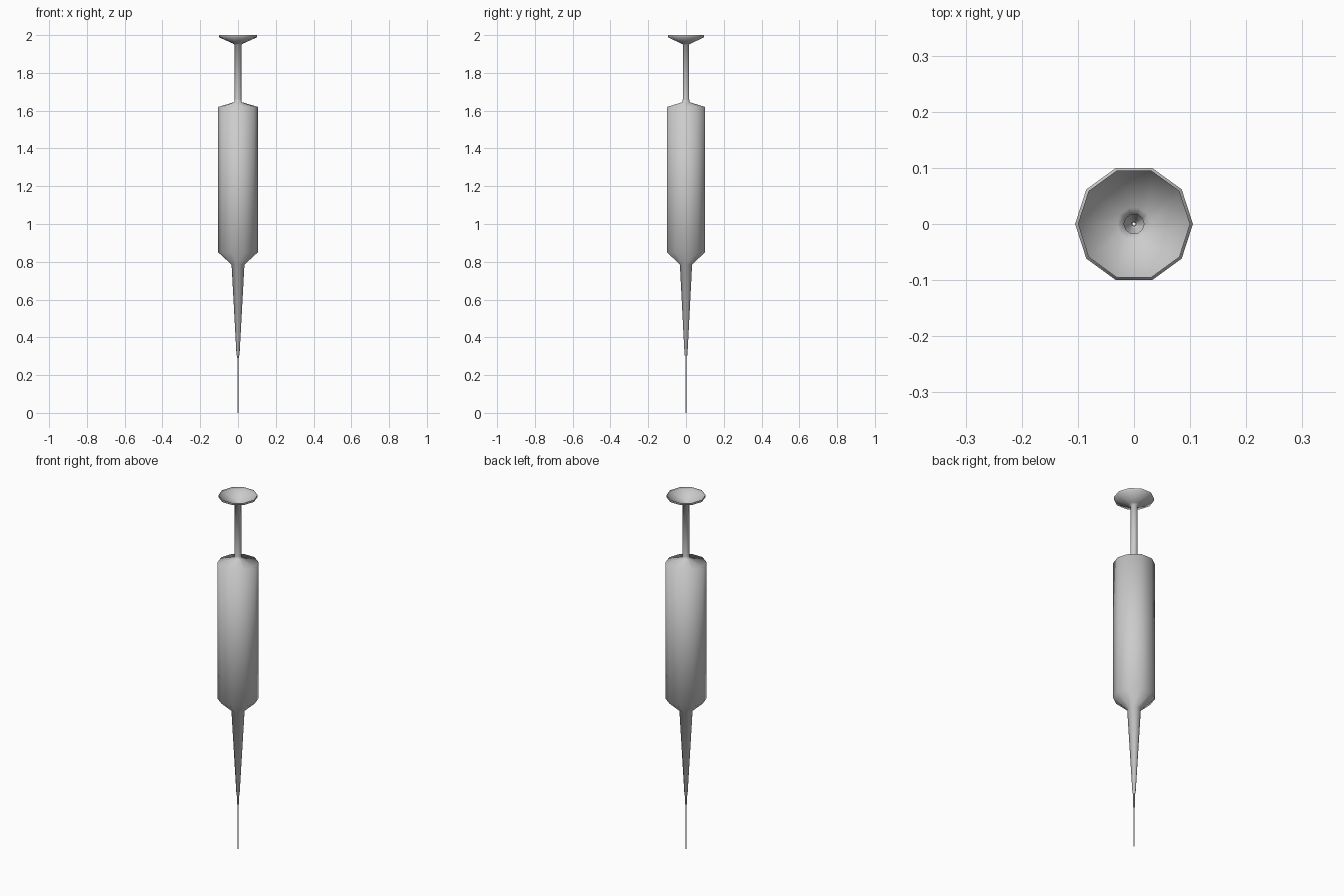
import bpy, bmesh, math

if "Cube" in bpy.data.objects:
    bpy.data.objects.remove(bpy.data.objects["Cube"])

SIDES = 10

def lathe(name, profile):
    """Revolve (radius, z) points into an open ten-sided shell."""
    bm = bmesh.new()
    rings = []
    for r, z in profile:
        rings.append([bm.verts.new((r * math.cos(2 * math.pi * i / SIDES),
                                    r * math.sin(2 * math.pi * i / SIDES), z))
                      for i in range(SIDES)])
    for a, b in zip(rings, rings[1:]):
        for i in range(SIDES):
            j = (i + 1) % SIDES
            bm.faces.new((a[i], a[j], b[j], b[i]))
    mesh = bpy.data.meshes.new(name)
    bm.to_mesh(mesh)
    bm.free()
    for p in mesh.polygons:
        p.use_smooth = True
    obj = bpy.data.objects.new(name, mesh)
    bpy.context.collection.objects.link(obj)
    return obj

# Hollow needle
lathe("needle", [(0.003, 0), (0.004, 0.30)])

# Tapered nozzle, barrel, plunger rod and dished thumb rest as one hollow shell
lathe("syringe_body", [
    (0.004, 0.30), (0.008, 0.305), (0.034, 0.785),   # nozzle
    (0.105, 0.85), (0.105, 1.62),                    # barrel
    (0.02, 1.645), (0.018, 1.66), (0.018, 1.95),     # plunger rod
    (0.03, 1.957), (0.10, 1.988), (0.10, 2.0),       # thumb rest
])
